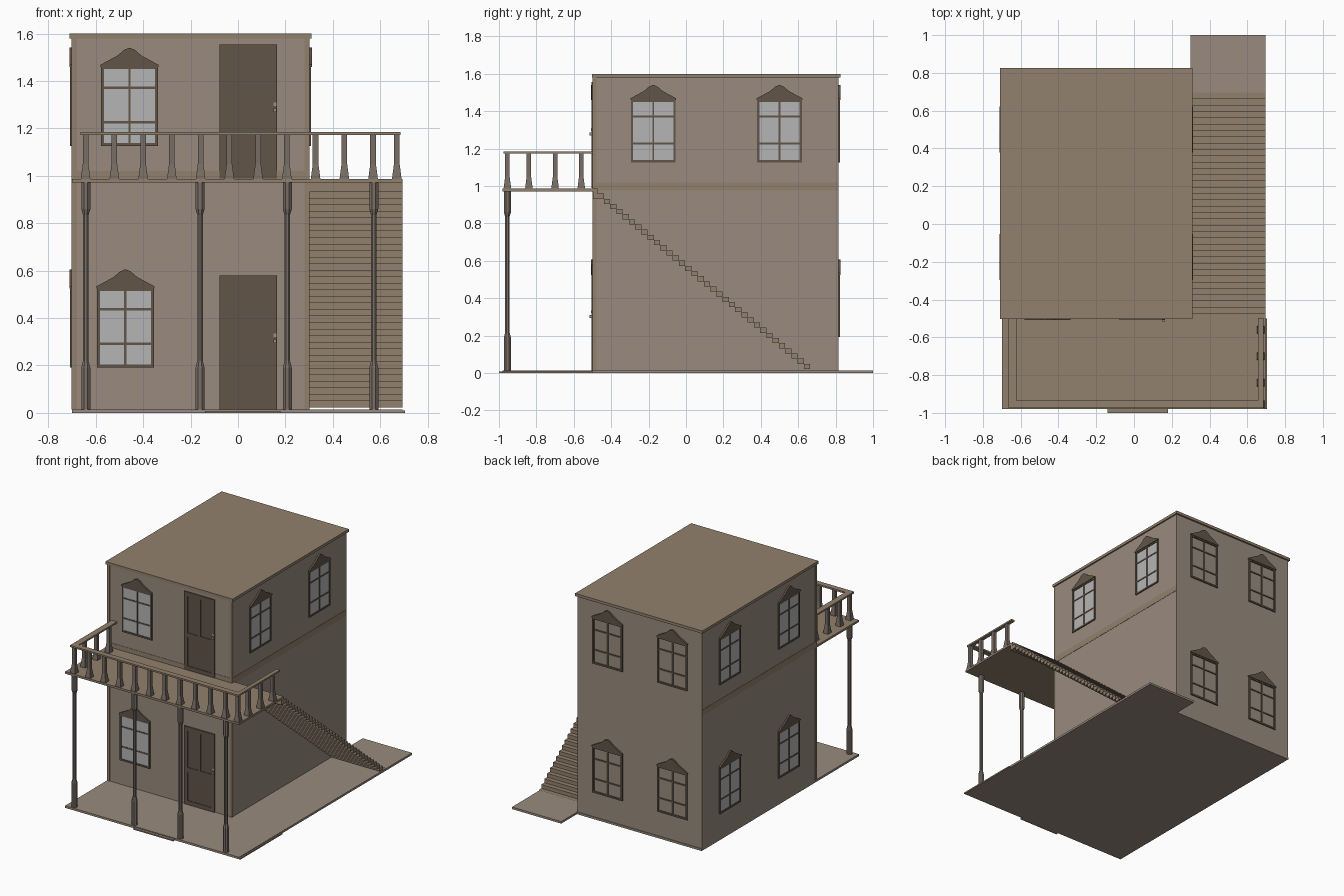
import bpy, bmesh, math
from mathutils import Matrix, Vector

if "Cube" in bpy.data.objects:
    bpy.data.objects.remove(bpy.data.objects["Cube"])


def material(name, rgb):
    m = bpy.data.materials.new(name)
    m.diffuse_color = (*rgb, 1)
    m.use_nodes = True
    m.node_tree.nodes["Principled BSDF"].inputs["Base Color"].default_value = m.diffuse_color
    return m


WALL = material("wall_paint", (0.32, 0.26, 0.21))
WOOD = material("wood", (0.29, 0.22, 0.155))
POST = material("post_wood", (0.19, 0.155, 0.13))
DARK = material("dark_wood", (0.12, 0.09, 0.065))
GLASS = material("glass", (0.46, 0.46, 0.47))
BRASS = material("handle_metal", (0.35, 0.28, 0.2))


def add_box(bm, x0, x1, y0, y1, z0, z1):
    size = Matrix.Diagonal((x1 - x0, y1 - y0, z1 - z0, 1))
    move = Matrix.Translation(((x0 + x1) / 2, (y0 + y1) / 2, (z0 + z1) / 2))
    bmesh.ops.create_cube(bm, size=1, matrix=move @ size)


def finish(name, bm, mat, matrix=Matrix()):
    bmesh.ops.recalc_face_normals(bm, faces=bm.faces)
    me = bpy.data.meshes.new(name)
    bm.to_mesh(me)
    bm.free()
    me.materials.append(mat)
    ob = bpy.data.objects.new(name, me)
    ob.matrix_world = matrix
    bpy.context.collection.objects.link(ob)
    return ob


def boxes(name, mat, *dims, matrix=Matrix()):
    bm = bmesh.new()
    for d in dims:
        add_box(bm, *d)
    return finish(name, bm, mat, matrix)


def turned(name, profile, sides, at, mat):
    """Stack of polygon rings given as (width across flats, height)."""
    bm = bmesh.new()
    rings = []
    for w, z in profile:
        r = w / 2 / math.cos(math.pi / sides)
        angles = [(i + 0.5) * math.tau / sides for i in range(sides)]
        rings.append([bm.verts.new((r * math.cos(a), r * math.sin(a), z)) for a in angles])
    for a, b in zip(rings, rings[1:]):
        for i in range(sides):
            j = (i + 1) % sides
            bm.faces.new((a[i], a[j], b[j], b[i]))
    bm.faces.new(rings[0])
    bm.faces.new(rings[-1])
    return finish(name, bm, mat, Matrix.Translation(at))


# Ground platform with the landing behind the stairs and a front step
boxes("base", WALL, (-0.70, 0.695, -0.98, 0.82, 0, 0.015),
      (0.30, 0.695, 0.82, 1.0, 0, 0.015))
boxes("front_step", WOOD, (-0.14, 0.18, -1.0, -0.98, 0, 0.009))
boxes("base_edge", WOOD, (0.695, 0.705, -0.98, -0.5, 0, 0.01))

# House body, floor band, corner trim and roof
boxes("house_walls", WALL, (-0.70, 0.30, -0.497, 0.815, 0.015, 1.58))
boxes("floor_band", WOOD, (-0.702, 0.302, -0.499, 0.813, 0.975, 1.02))
boxes("corner_trim", WOOD,
      *[(x, x + 0.022, -0.5, -0.478, 0.015, 1.58) for x in (-0.702, 0.28)])
boxes("roof", WOOD, (-0.71, 0.31, -0.503, 0.827, 1.58, 1.6))

# Balcony deck
boxes("balcony_deck", WOOD, (-0.70, 0.695, -0.98, -0.497, 0.972, 0.987))

# Stairs, stepped on the top and the underside
N = 35
RUN, RISE = 1.17 / N, 0.965 / N
bm = bmesh.new()
outline = [(-0.497, 0.987), (-0.473, 0.987)]
top, under = [], []
for i in range(N):
    y, z = -0.473 + i * RUN, 0.987 - (i + 1) * RISE
    top += [(y, z), (y + RUN, z)]
    low = max(z - RISE, 0.012)
    under += [(y, low), (y + RUN, low)]
outline += top
outline += [p for k, p in enumerate(reversed(under)) if k not in (0, 1, 2)]
outline += [(-0.497, under[0][1])]
clean = [p for k, p in enumerate(outline) if k == 0 or p != outline[k - 1]]
face = bm.faces.new([bm.verts.new((0.302, y, z)) for y, z in clean])
ext = bmesh.ops.extrude_face_region(bm, geom=[face], use_keep_orig=True)
bmesh.ops.translate(bm, vec=(0.393, 0, 0),
                    verts=[v for v in ext["geom"] if isinstance(v, bmesh.types.BMVert)])
finish("stairs", bm, WOOD)

# Porch columns
column = [(0.038, 0.015), (0.038, 0.19), (0.023, 0.22), (0.023, 0.835),
          (0.038, 0.86), (0.038, 0.972)]
for n, x in enumerate((-0.642, -0.16, 0.208, 0.573)):
    turned(f"porch_column_{n + 1}", column, 8, (x, -0.955, 0), POST)

# Balcony railing: handrail and balusters on three sides
boxes("handrail", WOOD, (-0.665, 0.685, -0.975, -0.935, 1.173, 1.185),
      (-0.665, -0.622, -0.935, -0.497, 1.173, 1.185),
      (0.657, 0.685, -0.935, -0.497, 1.173, 1.185))
baluster = [(0.04, 0.987), (0.038, 0.997), (0.024, 1.05), (0.024, 1.174)]
spots = [(-0.643 + i * 0.1213, -0.955) for i in range(11)] + [(0.67, -0.955)]
spots += [(x, y) for x in (-0.643, 0.67) for y in (-0.84, -0.70, -0.56)]
for n, (x, y) in enumerate(spots):
    turned(f"baluster_{n + 1}", baluster, 4, (x, y, 0), POST)


# Wall frames: local x runs along the wall, -y points outwards
def on_wall(side, u, z):
    angle, x, y = {"front": (0, u, -0.497), "right": (90, 0.30, u),
                   "back": (180, u, 0.815), "left": (270, -0.70, u)}[side]
    return Matrix.Translation((x, y, z)) @ Matrix.Rotation(math.radians(angle), 4, "Z")


def window(name, side, u, z):
    m = on_wall(side, u, z)
    w, h, t = 0.12, 0.335, 0.012
    boxes(name + "_frame", DARK,
          (-w, -w + t, -0.008, 0, 0, h), (w - t, w, -0.008, 0, 0, h),
          (-w, w, -0.008, 0, 0, t), (-w, w, -0.008, 0, h - t, h),
          (-0.005, 0.005, -0.006, 0, t, h - t),
          *[(-w + t, w - t, -0.006, 0, b - 0.005, b + 0.005) for b in (0.10, 0.245)],
          matrix=m)
    # Curved pediment
    half = [(0.122, 0.333), (0.122, 0.342), (0.085, 0.362), (0.05, 0.381), (0.022, 0.405)]
    pts = half + [(0, 0.414)] + [(-a, b) for a, b in reversed(half)]
    bm = bmesh.new()
    f = bm.faces.new([bm.verts.new((a, 0, b)) for a, b in pts])
    ext = bmesh.ops.extrude_face_region(bm, geom=[f], use_keep_orig=True)
    bmesh.ops.translate(bm, vec=(0, -0.012, 0),
                        verts=[v for v in ext["geom"] if isinstance(v, bmesh.types.BMVert)])
    finish(name + "_pediment", bm, DARK, m)
    if side != "back":
        boxes(name + "_glass", GLASS, (-w + t, w - t, -0.003, 0, t, h - t), matrix=m)


LOW, HIGH = 0.192, 1.127
window("front_lower_window", "front", -0.475, LOW)
window("front_upper_window", "front", -0.458, HIGH)
for n, y in enumerate((-0.175, 0.50)):
    window(f"right_window_{n + 1}", "right", y, HIGH)
    window(f"left_upper_window_{n + 1}", "left", y, HIGH)
    window(f"left_lower_window_{n + 1}", "left", y, LOW)
for n, x in enumerate((0.056, -0.464)):
    window(f"back_upper_window_{n + 1}", "back", x, HIGH)
    window(f"back_lower_window_{n + 1}", "back", x, LOW)

# Doors: slab, raised stiles and rails, handle and lock
for name, z in (("lower_door", 0.015), ("upper_door", 0.99)):
    m = on_wall("front", 0.043, z)
    boxes(name + "_panel", DARK, (-0.122, 0.122, -0.004, 0, 0, 0.565), matrix=m)
    boxes(name + "_frame", DARK,
          *[(x - 0.014, x + 0.014, -0.008, -0.003, 0, 0.565) for x in (-0.108, 0.108)],
          (-0.01, 0.01, -0.008, -0.003, 0.26, 0.54),
          *[(-0.094, 0.094, -0.008, -0.003, a, b)
            for a, b in ((0, 0.03), (0.235, 0.27), (0.535, 0.565))], matrix=m)
    boxes(name + "_handle", BRASS,
          (0.106, 0.12, -0.018, -0.007, 0.28, 0.295),
          (0.106, 0.12, -0.012, -0.007, 0.305, 0.32), matrix=m)
